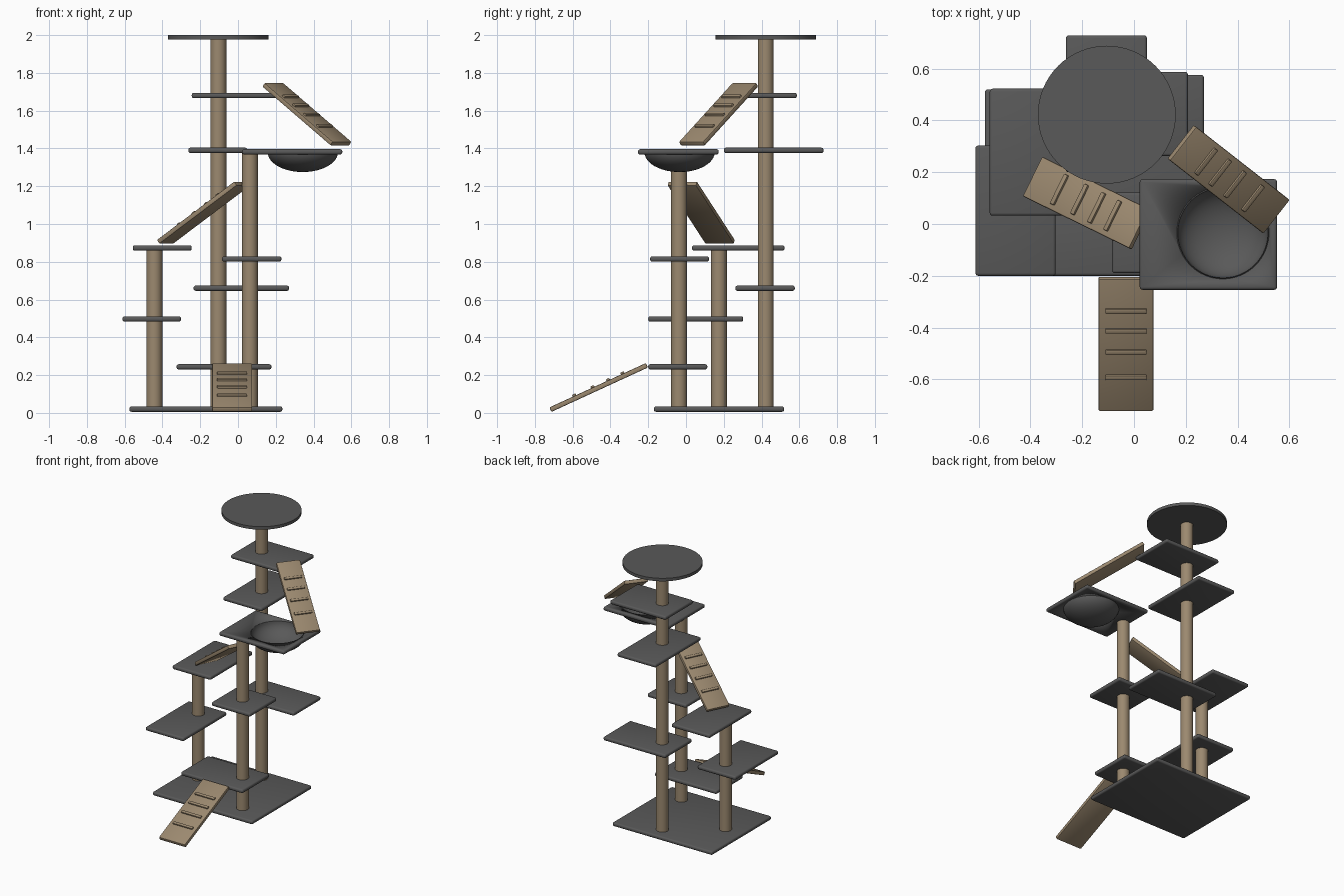
import bpy, bmesh, math
from mathutils import Vector, Matrix

if "Cube" in bpy.data.objects:
    bpy.data.objects.remove(bpy.data.objects["Cube"])


def material(name, rgb):
    m = bpy.data.materials.new(name)
    m.diffuse_color = (*rgb, 1)
    m.use_nodes = True
    m.node_tree.nodes["Principled BSDF"].inputs["Base Color"].default_value = m.diffuse_color
    return m


CARPET = material("dark grey carpet", (0.10, 0.10, 0.10))
WOOD = material("tan wood and sisal", (0.33, 0.25, 0.16))


def finish(name, bm, mat, smooth=True):
    bmesh.ops.recalc_face_normals(bm, faces=bm.faces)
    me = bpy.data.meshes.new(name)
    bm.to_mesh(me)
    bm.free()
    me.materials.append(mat)
    ob = bpy.data.objects.new(name, me)
    bpy.context.collection.objects.link(ob)
    bpy.ops.object.select_all(action='DESELECT')
    bpy.context.view_layer.objects.active = ob
    ob.select_set(True)
    if smooth:
        bpy.ops.object.shade_smooth_by_angle(angle=math.radians(35))
    return ob


def add_box(bm, size, matrix, bevel, segments=3):
    part = bmesh.new()
    bmesh.ops.create_cube(part, size=1)
    bmesh.ops.scale(part, vec=size, verts=part.verts)
    bmesh.ops.bevel(part, geom=part.edges[:], offset=bevel, segments=segments,
                    profile=0.5, affect='EDGES')
    part.transform(matrix)
    tmp = bpy.data.meshes.new("tmp")
    part.to_mesh(tmp)
    part.free()
    bm.from_mesh(tmp)
    bpy.data.meshes.remove(tmp)


def platform(name, x0, x1, y0, y1, z, t=0.028):
    bm = bmesh.new()
    add_box(bm, (x1 - x0, y1 - y0, t),
            Matrix.Translation(((x0 + x1) / 2, (y0 + y1) / 2, z)), 0.011)
    return finish(name, bm, CARPET)


def cylinder(name, x, y, z0, z1, r, mat, n=48):
    bm = bmesh.new()
    bmesh.ops.create_cone(bm, cap_ends=True, segments=n, radius1=r, radius2=r,
                          depth=z1 - z0,
                          matrix=Matrix.Translation((x, y, (z0 + z1) / 2)))
    return finish(name, bm, mat)


def ramp(name, low, high, width):
    # sloping board with four cross slats
    low, high = Vector(low), Vector(high)
    along = high - low
    length = along.length
    u = along.normalized()
    side = Vector((0, 0, 1)).cross(u).normalized()
    up = u.cross(side)
    frame = Matrix((u, side, up)).transposed().to_4x4()
    frame.translation = low
    bm = bmesh.new()
    add_box(bm, (length, width, 0.026),
            frame @ Matrix.Translation((length / 2, 0, 0)), 0.006, 2)
    for f in (0.26, 0.45, 0.61, 0.76):
        add_box(bm, (0.02, width * 0.75, 0.02),
                frame @ Matrix.Translation((length * f, 0, 0.013)), 0.004, 2)
    return finish(name, bm, WOOD)


# base and posts
platform("base", -0.575, 0.235, -0.17, 0.52, 0.02)
cylinder("tall_post", -0.104, 0.422, 0.02, 1.985, 0.042, WOOD)
cylinder("middle_post", 0.063, -0.037, 0.02, 1.375, 0.042, WOOD)
cylinder("short_post", -0.443, 0.174, 0.02, 0.87, 0.042, WOOD)
cylinder("top_perch", -0.105, 0.422, 1.978, 2.0, 0.266, CARPET, 64)

# platforms
platform("upper_platform", -0.245, 0.208, 0.262, 0.587, 1.68)
platform("rear_platform", -0.263, 0.05, 0.2, 0.728, 1.39)
platform("left_top_platform", -0.557, -0.245, 0.032, 0.522, 0.873)
platform("middle_post_platform", -0.085, 0.23, -0.19, 0.122, 0.815)
platform("tall_post_platform", -0.235, 0.27, 0.262, 0.576, 0.66)
platform("left_low_platform", -0.612, -0.302, -0.2, 0.303, 0.497)
platform("entry_platform", -0.325, 0.177, -0.2, 0.113, 0.244)

# bowl platform with a round hole
BX, BY = 0.343, -0.034
bowl_platform = platform("bowl_platform", 0.022, 0.552, -0.254, 0.173, 1.382)
cutter = cylinder("hole_cutter", BX, BY, 1.3, 1.5, 0.178, CARPET, 64)
cutter.hide_render = True
mod = bowl_platform.modifiers.new("hole", 'BOOLEAN')
mod.operation = 'DIFFERENCE'
mod.object = cutter
mod.solver = 'EXACT'
bpy.ops.object.select_all(action='DESELECT')
bpy.context.view_layer.objects.active = bowl_platform
bowl_platform.select_set(True)
bpy.ops.object.modifier_apply(modifier=mod.name)
bpy.data.objects.remove(cutter)

# hanging bowl, lathed shell
bm = bmesh.new()
N = 12
angles = [i * math.pi / 2 / N for i in range(N + 1)]
outer = [(0.186 * math.sin(a), 1.380 - 0.105 * math.cos(a)) for a in angles]
inner = [(0.174 * math.sin(a), 1.397 - 0.108 * math.cos(a)) for a in reversed(angles)]
verts = [bm.verts.new((r, 0, z)) for r, z in outer + inner]
edges = [bm.edges.new(p) for p in zip(verts, verts[1:])]
bmesh.ops.spin(bm, geom=verts + edges, cent=(0, 0, 0), axis=(0, 0, 1),
               angle=2 * math.pi, steps=64, use_merge=False)
bmesh.ops.remove_doubles(bm, verts=bm.verts, dist=0.0005)
bmesh.ops.translate(bm, verts=bm.verts, vec=(BX, BY, 0))
finish("bowl", bm, CARPET)

# ramps
ramp("entry_ramp", (-0.031, -0.718, 0.017), (-0.031, -0.207, 0.252), 0.212)
ramp("middle_ramp", (-0.387, 0.181, 0.905), (0.024, -0.02, 1.215), 0.17)
ramp("upper_ramp", (0.546, 0.031, 1.425), (0.184, 0.314, 1.737), 0.165)
